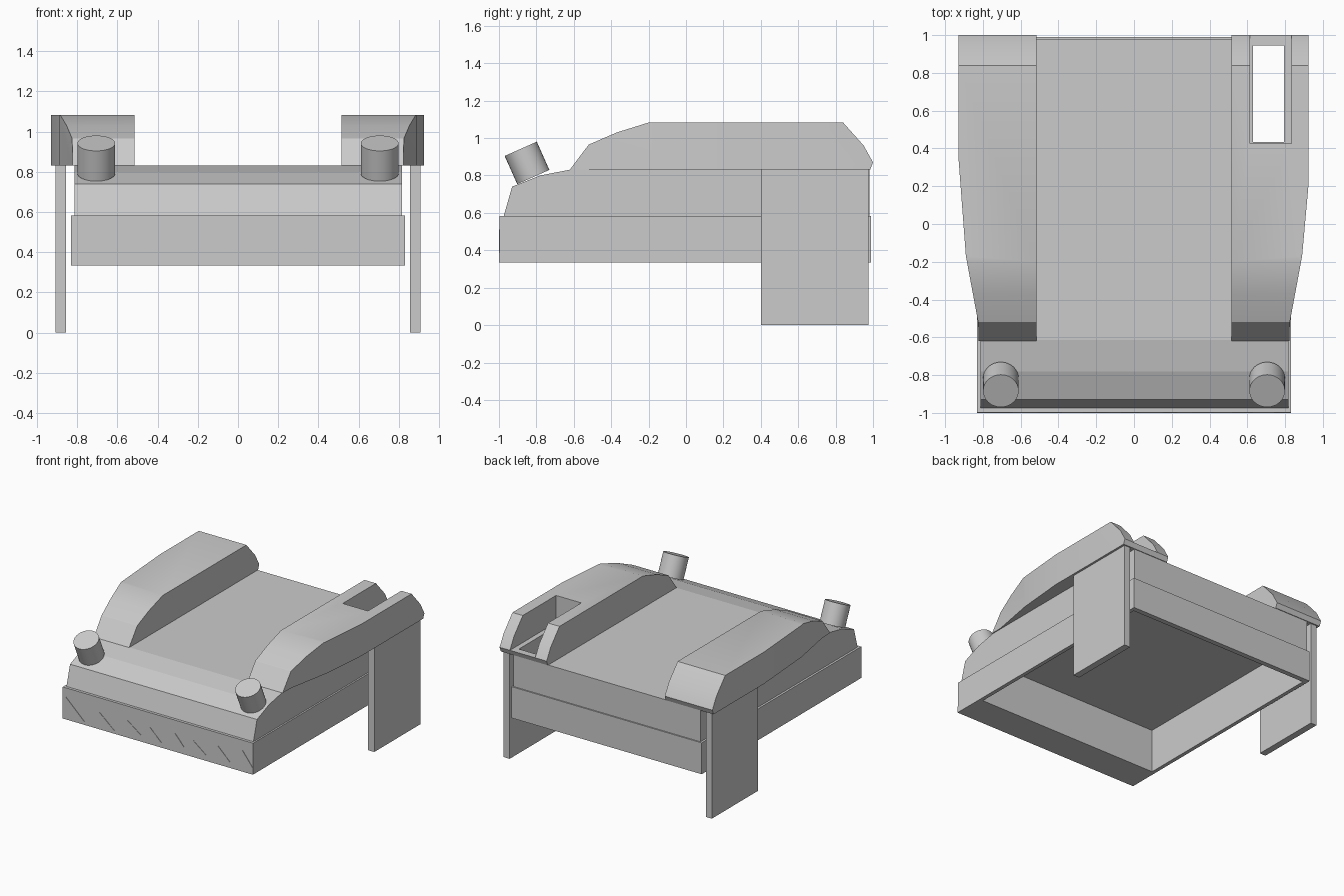
import bpy, bmesh, math
from mathutils import Vector

cube = bpy.data.objects.get("Cube")
if cube:
    bpy.data.objects.remove(cube, do_unlink=True)

grey = bpy.data.materials.new("plain grey")
grey.use_nodes = True
tone = (0.6, 0.6, 0.6, 1)
grey.diffuse_color = tone
grey.node_tree.nodes["Principled BSDF"].inputs["Base Color"].default_value = tone


def finish(name, bm):
    bmesh.ops.recalc_face_normals(bm, faces=bm.faces)
    mesh = bpy.data.meshes.new(name)
    bm.to_mesh(mesh)
    bm.free()
    mesh.materials.append(grey)
    obj = bpy.data.objects.new(name, mesh)
    bpy.context.collection.objects.link(obj)
    return obj


def prism(name, outline, axis, lo, hi):
    """Extrude a 2D outline along an axis (the other two axes keep their order)."""
    bm = bmesh.new()
    verts = []
    for p in outline:
        co = list(p)
        co.insert(axis, lo)
        verts.append(bm.verts.new(co))
    face = bm.faces.new(verts)
    out = bmesh.ops.extrude_face_region(bm, geom=[face])
    shift = Vector((0, 0, 0))
    shift[axis] = hi - lo
    moved = [g for g in out["geom"] if isinstance(g, bmesh.types.BMVert)]
    bmesh.ops.translate(bm, verts=moved, vec=shift)
    return finish(name, bm)


def box(name, x, y, z):
    corners = [(x[0], y[0]), (x[1], y[0]), (x[1], y[1]), (x[0], y[1])]
    return prism(name, corners, 2, *z)


def activate(obj):
    bpy.ops.object.select_all(action='DESELECT')
    obj.select_set(True)
    bpy.context.view_layer.objects.active = obj


def carve(obj, cutter, operation='DIFFERENCE'):
    activate(obj)
    mod = obj.modifiers.new("carve", 'BOOLEAN')
    mod.operation = operation
    mod.solver = 'EXACT'
    mod.object = cutter
    bpy.ops.object.modifier_apply(modifier=mod.name)


# Cutters: open underside, slot through the left side, wider recess on top of it
cavity = box("cavity_cutter", (-0.80, 0.80), (-0.75, 0.95), (0.2, 0.68))
slot = box("slot_cutter", (0.63, 0.795), (0.435, 0.945), (0.5, 1.3))
recess = box("recess_cutter", (0.615, 0.835), (0.425, 1.1), (0.87, 1.3))

# Lower skirt, hollow from below
skirt = box("lower_skirt", (-0.83, 0.83), (-0.997, 0.99), (0.335, 0.582))
carve(skirt, cavity)

# Upper body with sloping nose
nose = [(-0.975, 0.582), (-0.93, 0.74), (-0.78, 0.80), (-0.615, 0.832),
        (0.98, 0.832), (0.98, 0.582)]
body = prism("upper_body", nose, 0, -0.813, 0.817)
carve(body, cavity)
carve(body, slot)

# Jagged plate on the front of the skirt
teeth = [(-0.83, 0.34), (-0.8, 0.51), (-0.64, 0.36), (-0.51, 0.47), (-0.38, 0.36),
         (-0.27, 0.475), (-0.14, 0.38), (-0.07, 0.47), (0.03, 0.375), (0.15, 0.48),
         (0.23, 0.39), (0.31, 0.465), (0.42, 0.38), (0.52, 0.485), (0.63, 0.38),
         (0.74, 0.5), (0.83, 0.385), (0.83, 0.335), (-0.83, 0.335)]
prism("jagged_front_plate", teeth, 1, -1.0, -0.996)

# Raised side fenders, leg panels and round lamps
profile = [(-0.62, 0.832), (-0.52, 0.965), (-0.37, 1.03), (-0.2, 1.083), (0.84, 1.083),
           (0.95, 0.96), (1.0, 0.87), (0.985, 0.832)]
for side, sign, width, bend in (("left", 1, 0.925, 0.22), ("right", -1, 0.93, 0.36)):
    lo, hi = sorted((sign * 0.515, sign * 1.1))
    fender = prism(side + "_fender", profile, 0, lo, hi)
    plan = [(0.3, -0.8), (0.82, -0.8), (0.825, -0.52), (0.89, -0.17),
            (width, bend), (width, 1.2), (0.3, 1.2)]
    shape = prism("plan_cutter", [(sign * x, y) for x, y in plan], 2, 0.5, 1.5)
    carve(fender, shape, 'INTERSECT')
    bpy.data.objects.remove(shape, do_unlink=True)
    if sign > 0:
        carve(fender, slot)
        carve(fender, recess)
    activate(fender)
    bpy.ops.object.shade_smooth_by_angle(angle=math.radians(25))

    box(side + "_leg_panel", sorted((sign * 0.855, sign * 0.908)), (0.4, 0.975), (0, 0.84))

    bpy.ops.mesh.primitive_cylinder_add(
        vertices=32, radius=0.094, depth=0.165, location=(sign * 0.705, -0.85, 0.867),
        rotation=(math.radians(24), 0, 0))
    lamp = bpy.context.object
    lamp.name = side + "_lamp"
    lamp.data.materials.append(grey)
    bpy.ops.object.shade_smooth_by_angle(angle=math.radians(30))

for cutter in (cavity, slot, recess):
    bpy.data.objects.remove(cutter, do_unlink=True)
